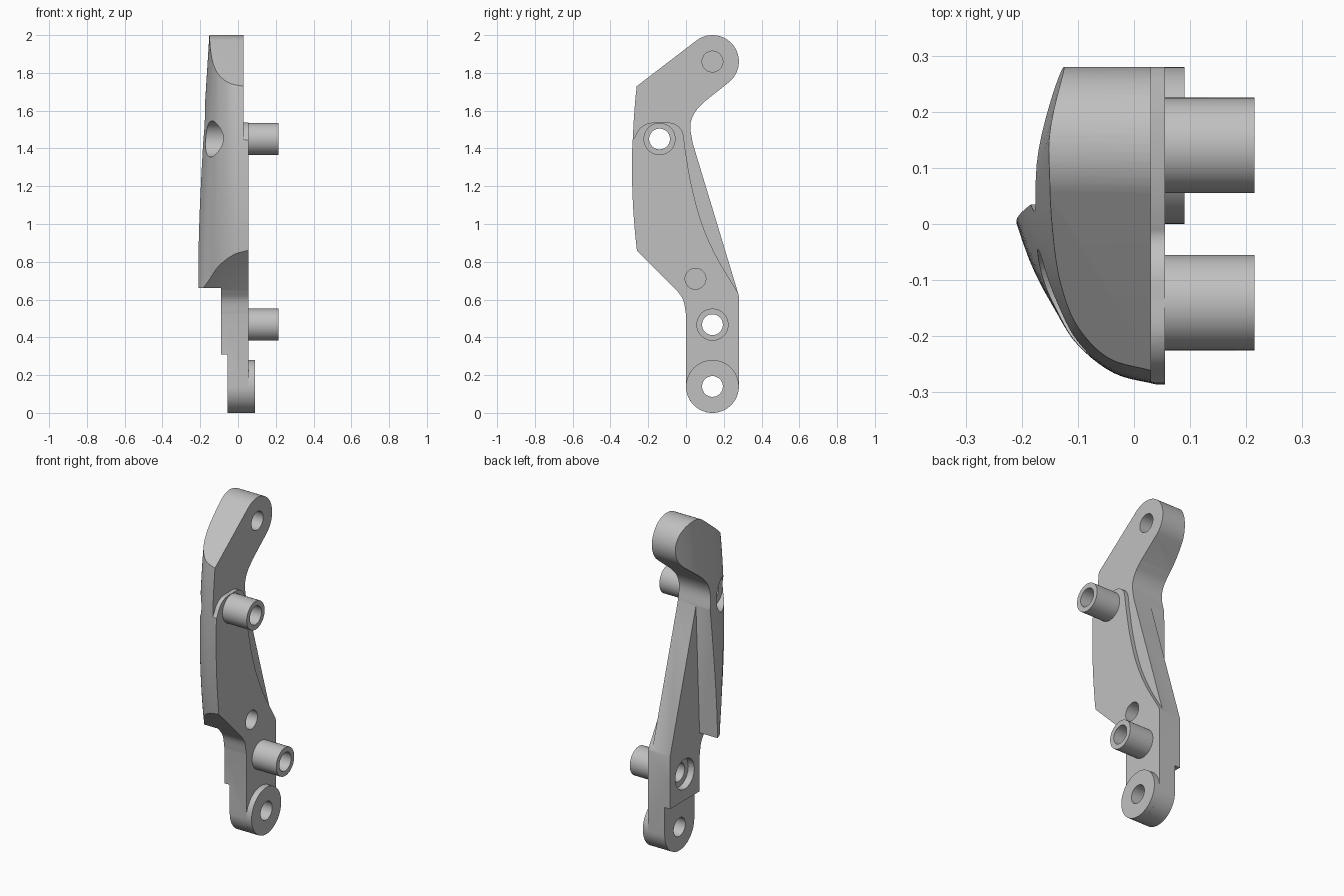
import bpy, bmesh, math
from mathutils import Vector

if "Cube" in bpy.data.objects:
    bpy.data.objects.remove(bpy.data.objects["Cube"], do_unlink=True)

GREY = (0.53, 0.53, 0.53, 1)
metal = bpy.data.materials.new("plain grey metal")
metal.use_nodes = True
metal.diffuse_color = GREY
metal.node_tree.nodes["Principled BSDF"].inputs["Base Color"].default_value = GREY


def finish(name, bm):
    bmesh.ops.recalc_face_normals(bm, faces=bm.faces)
    mesh = bpy.data.meshes.new(name)
    bm.to_mesh(mesh)
    bm.free()
    mesh.materials.append(metal)
    ob = bpy.data.objects.new(name, mesh)
    bpy.context.collection.objects.link(ob)
    return ob


def skin(name, loops):
    """Closed solid through a row of equal-length point loops."""
    bm = bmesh.new()
    rows = [[bm.verts.new(p) for p in loop] for loop in loops]
    n = len(rows[0])
    for a, b in zip(rows, rows[1:]):
        for i in range(n):
            j = (i + 1) % n
            bm.faces.new((a[i], a[j], b[j], b[i]))
    bm.faces.new(rows[0])
    bm.faces.new(rows[-1])
    bmesh.ops.triangulate(bm, faces=[f for f in bm.faces if len(f.verts) == 4])
    return finish(name, bm)


def prism(name, outline, x0, x1):
    """Extrude a (y, z) outline along x."""
    return skin(name, [[(x, y, z) for y, z in outline] for x in (x0, x1)])


def arc(centre, r, start, end, steps):
    angles = [math.radians(start + (end - start) * i / steps) for i in range(steps + 1)]
    return [(centre[0] + r * math.cos(a), centre[1] + r * math.sin(a)) for a in angles]


def cylinder(name, centre, r, x0, x1):
    return prism(name, arc(centre, r, 0, 360, 48)[:-1], x0, x1)


def spline(points, steps=5):
    """Catmull-Rom curve through 2D points."""
    p = [Vector(q) for q in points]
    p = [2 * p[0] - p[1]] + p + [2 * p[-1] - p[-2]]
    out = []
    for a, b, c, d in zip(p, p[1:], p[2:], p[3:]):
        for i in range(steps):
            t = i / steps
            out.append(tuple(0.5 * (2 * b + (c - a) * t + (2 * a - 5 * b + 4 * c - d) * t * t
                                    + (3 * b - a - 3 * c + d) * t ** 3)))
    return out + [tuple(p[-2])]


def combine(ob, tool, operation="DIFFERENCE"):
    mod = ob.modifiers.new("cut", "BOOLEAN")
    mod.operation, mod.solver, mod.object = operation, "EXACT", tool
    bpy.context.view_layer.objects.active = ob
    bpy.ops.object.modifier_apply(modifier=mod.name)
    bpy.data.objects.remove(tool, do_unlink=True)


def smooth(ob):
    bpy.ops.object.select_all(action="DESELECT")
    ob.select_set(True)
    bpy.context.view_layer.objects.active = ob
    bpy.ops.object.shade_smooth_by_angle(angle=math.radians(25))


TOP, FOOT = (0.14, 1.86), (0.14, 0.14)
UPPER, LOWER, SMALL = (-0.14, 1.45), (0.14, 0.467), (0.05, 0.71)
PLATE, BORE = 0.055, 0.055

# Bracket side outline
outline = arc(TOP, 0.14, 127.5, -51, 28)
outline += spline([(0.095, 1.645), (0.045, 1.588), (0.023, 1.52), (0.035, 1.43)])
outline += [(0.28, 0.62)]
outline += arc(FOOT, 0.14, 0, -180, 28)
outline += spline([(0, 0.52), (-0.015, 0.598), (-0.05, 0.65)])
outline += [(-0.26, 0.86), (-0.4, 1.0), (-0.4, 1.623), (-0.26, 1.73)]
body = prism("bracket_body", outline, -0.4, PLATE)

# Rounded outer skin, bulging more towards the lower end
depth = [0, 0.02, 0.07, 0.13, 0.2, 0.3, 0.4, 0.55, 0.8]
high = [0.03, -0.045, -0.1, -0.13, -0.15, -0.165, -0.166, -0.13, -0.05]
low = [0.055, -0.02, -0.1, -0.15, -0.197, -0.227, -0.24, -0.24, -0.24]
loops = []
for i in range(29):
    z = 0.66 + 1.44 * i / 28 if i else -0.1
    zc = max(z, 0.66)
    front = -0.286 + 0.135 * (zc - 1.3) ** 2
    t = (1.73 - zc) / 1.07
    section = spline([(h + (l - h) * t, front + d) for d, h, l in zip(depth, high, low)])
    section = [(0.3, front)] + section + [(0.3, front + 0.8)]
    loops.append([(x, y, z) for x, y in section])
combine(body, skin("outer_skin", loops), "INTERSECT")

# Shallow recess around the raised plate
edge = [(-0.4, 1.3)] + spline([(-0.275, 1.455), (-0.245, 1.505), (-0.2, 1.533), (-0.14, 1.537),
                               (-0.07, 1.533), (-0.02, 1.49), (-0.002, 1.38), (0.03, 1.2),
                               (0.085, 1.0), (0.165, 0.82), (0.279, 0.63)])
edge += [(0.5, 0.5), (0.5, 2.2), (-0.5, 2.2), (-0.5, 1.3)]
combine(body, prism("recess", edge, 0.03, 0.2))

# Open pocket behind the fin, leg face and foot step
pocket = [(0.036, 1.47), (0, 0.66), (-0.5, 0.66), (-0.5, -0.2), (0.5, -0.2), (0.5, 1.2)]
combine(body, prism("pocket", pocket, -0.6, -0.09))
step = [(-0.5, 0.31), (-0.5, -0.2), (0.5, -0.2), (0.5, 0.31)]
combine(body, prism("foot_step", step, -0.6, -0.055))

# Bores, counterbores and blind holes
for centre, r, x0, x1 in ((UPPER, BORE, -0.5, 0.5), (LOWER, BORE, -0.5, 0.5),
                          (FOOT, BORE, -0.5, 0.5), (UPPER, 0.095, -0.5, -0.08),
                          (LOWER, 0.09, -0.5, -0.05), (TOP, BORE, -0.07, 0.5),
                          (SMALL, BORE, -0.05, 0.5)):
    combine(body, cylinder("bore", centre, r, x0, x1))
smooth(body)

# Spacer tubes and foot boss
for name, centre, r, x1 in (("upper_spacer_tube", UPPER, 0.085, 0.215),
                            ("lower_spacer_tube", LOWER, 0.085, 0.215),
                            ("foot_boss", FOOT, 0.14, 0.09)):
    ring = cylinder(name, centre, r, PLATE, x1)
    combine(ring, cylinder("bore", centre, BORE, -0.5, 0.5))
    smooth(ring)
